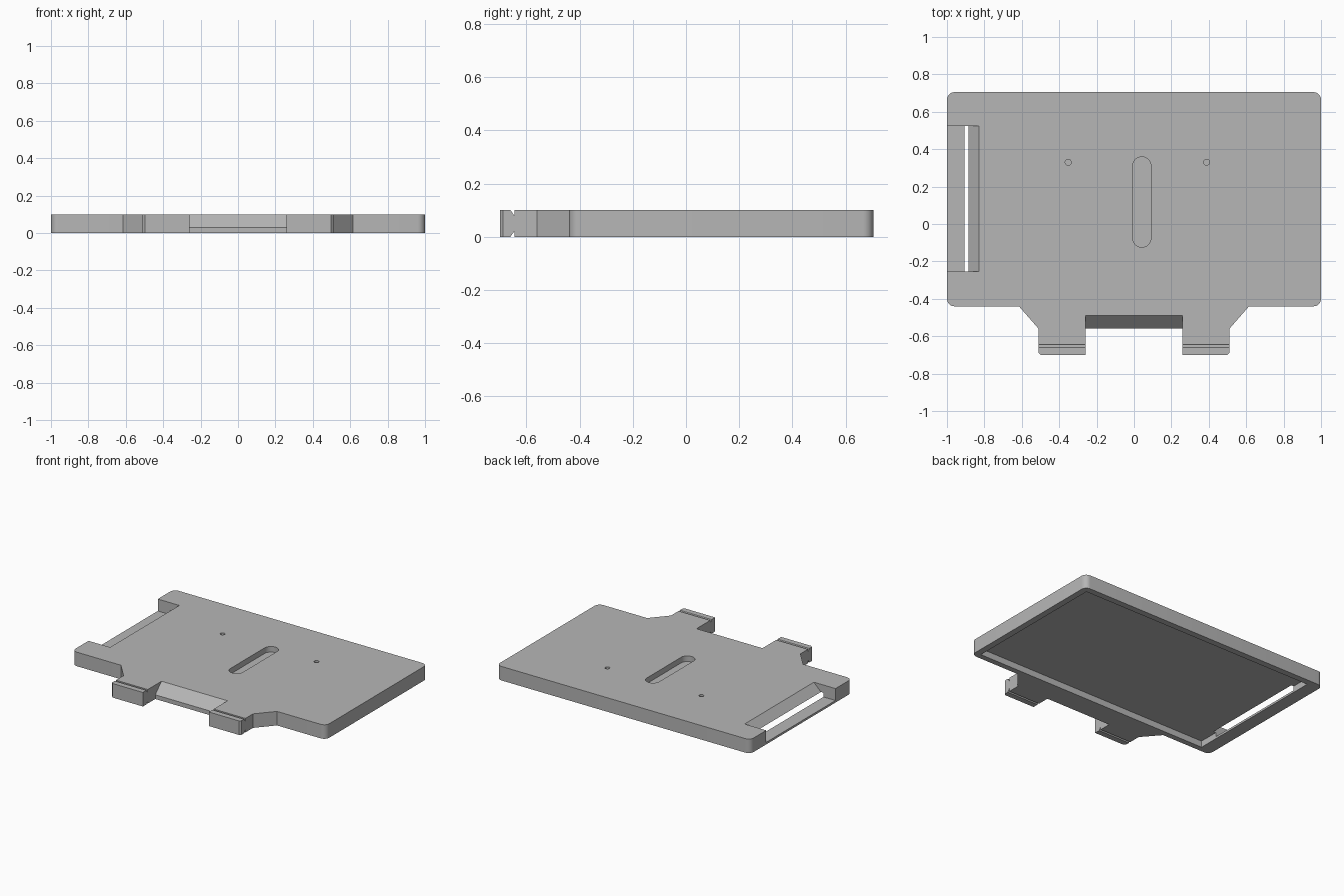
import bpy, bmesh, math
from mathutils import Vector

cube = bpy.data.objects.get("Cube")
if cube:
    bpy.data.objects.remove(cube, do_unlink=True)

grey = bpy.data.materials.new("plain_grey")
grey.use_nodes = True
colour = (0.47, 0.47, 0.47, 1)
grey.diffuse_color = colour
grey.node_tree.nodes["Principled BSDF"].inputs["Base Color"].default_value = colour


def prism(name, points, axis, low, high):
    """Extrude a 2D outline along x, y or z."""
    place = {"x": lambda a, b: (low, a, b),
             "y": lambda a, b: (a, low, b),
             "z": lambda a, b: (a, b, low)}[axis]
    bm = bmesh.new()
    face = bm.faces.new([bm.verts.new(place(*p)) for p in points])
    ext = bmesh.ops.extrude_face_region(bm, geom=[face])
    shift = Vector([high - low if axis == a else 0 for a in "xyz"])
    bmesh.ops.translate(bm, vec=shift,
                        verts=[g for g in ext["geom"] if isinstance(g, bmesh.types.BMVert)])
    bmesh.ops.recalc_face_normals(bm, faces=bm.faces)
    mesh = bpy.data.meshes.new(name)
    bm.to_mesh(mesh)
    bm.free()
    mesh.materials.append(grey)
    obj = bpy.data.objects.new(name, mesh)
    bpy.context.collection.objects.link(obj)
    return obj


def arc(cx, cy, r, start, end, steps=8):
    return [(cx + r * math.cos(math.radians(start + (end - start) * i / steps)),
             cy + r * math.sin(math.radians(start + (end - start) * i / steps)))
            for i in range(steps + 1)]


def rect(x0, x1, y0, y1):
    return [(x0, y0), (x1, y0), (x1, y1), (x0, y1)]


def cut(target, cutter):
    cutter.hide_render = True
    mod = target.modifiers.new("cut", "BOOLEAN")
    mod.operation = "DIFFERENCE"
    mod.solver = "EXACT"
    mod.object = cutter
    bpy.context.view_layer.objects.active = target
    bpy.ops.object.modifier_apply(modifier=mod.name)
    bpy.data.objects.remove(cutter, do_unlink=True)


# Plate outline with two front tabs, right half mirrored to the left
T = 0.1
R = 0.04
half = [(0.26, -0.56), (0.26, -0.7), (0.498, -0.7), (0.51, -0.688),
        (0.51, -0.56), (0.615, -0.44)]
half += arc(1 - R, -0.44 + R, R, -90, 0)
half += arc(1 - R, 0.705 - R, R, 0, 90)
outline = half + [(-x, y) for x, y in reversed(half)]
plate = prism("holder_plate", outline, "z", 0, T)

# Shallow pocket underneath
cut(plate, prism("pocket_cutter", rect(-0.905, 0.955, -0.4, 0.66), "z", -0.1, 0.045))

# Side opening with a ramp, a low bar and a narrow gap
side = [(-1.1, 0.015), (-0.885, 0.015), (-0.885, 0.045), (-0.82, 0.11), (-1.1, 0.11)]
cut(plate, prism("side_cutter", side, "y", -0.255, 0.525))

# Front ramp between the tabs
ramp = [(-0.57, 0.02), (-0.48, 0.11), (-0.57, 0.11)]
cut(plate, prism("ramp_cutter", ramp, "x", -0.26, 0.26))

# V grooves behind the tab hooks, above and below
for edge, direction in ((T, 1), (0, -1)):
    groove = [(-0.66, edge), (-0.645, edge - direction * 0.022),
              (-0.645, edge + direction * 0.01), (-0.66, edge + direction * 0.01)]
    cut(plate, prism("groove_cutter", groove, "x", -0.6, 0.6))

# Rounded blind slot and two small holes in the top
slot = arc(0.042, 0.31, 0.049, 0, 180, 16) + arc(0.042, -0.075, 0.049, 180, 360, 16)
cut(plate, prism("slot_cutter", slot, "z", 0.06, 0.2))
for x in (-0.352, 0.388):
    hole = arc(x, 0.33, 0.016, 0, 345, 23)
    cut(plate, prism("hole_cutter", hole, "z", 0.06, 0.2))

# Smooth the round corners, keep the rest sharp
bpy.ops.object.select_all(action="DESELECT")
plate.select_set(True)
bpy.context.view_layer.objects.active = plate
bpy.ops.object.shade_smooth_by_angle(angle=math.radians(25))
